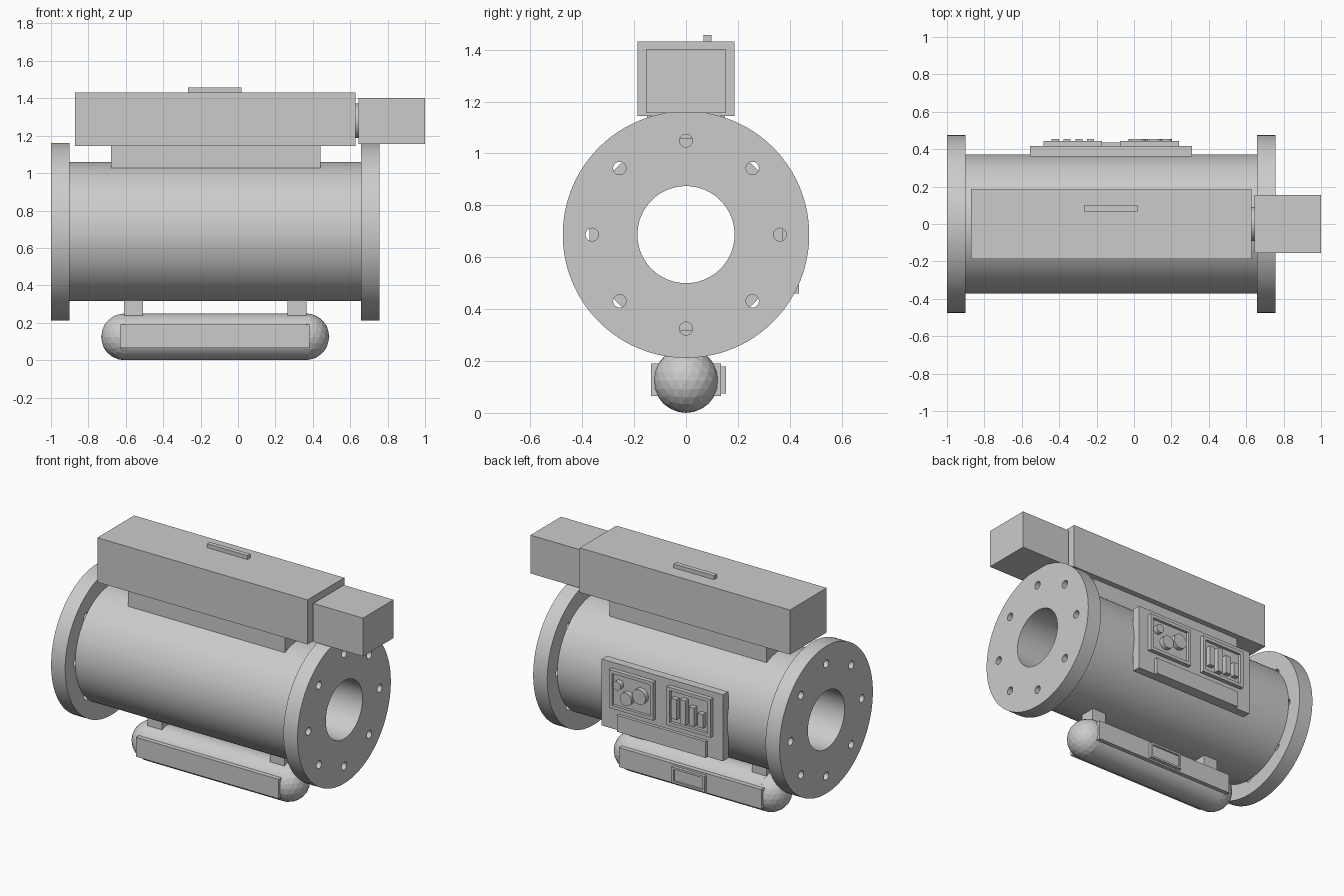
import bpy, bmesh, math
from mathutils import Matrix, Vector

if "Cube" in bpy.data.objects:
    bpy.data.objects.remove(bpy.data.objects["Cube"])

CZ = 0.687  # height of the pipe axis


def finish(name, bm, smooth=False):
    bmesh.ops.recalc_face_normals(bm, faces=bm.faces)
    me = bpy.data.meshes.new(name)
    bm.to_mesh(me)
    bm.free()
    ob = bpy.data.objects.new(name, me)
    bpy.context.collection.objects.link(ob)
    if smooth:
        bpy.ops.object.select_all(action='DESELECT')
        ob.select_set(True)
        bpy.context.view_layer.objects.active = ob
        bpy.ops.object.shade_smooth_by_angle(angle=math.radians(30))
    return ob


def box_bm(x, y, z):
    bm = bmesh.new()
    size = Vector((x[1] - x[0], y[1] - y[0], z[1] - z[0]))
    mid = Vector((sum(x) / 2, sum(y) / 2, sum(z) / 2))
    bmesh.ops.create_cube(bm, size=1, matrix=Matrix.Translation(mid) @ Matrix.Diagonal((*size, 1)))
    return bm


def box(name, x, y, z):
    return finish(name, box_bm(x, y, z))


def framed_box(name, x, y, z, rim, depth):
    """Box whose back (+y) face has a raised rim around a recess."""
    bm = box_bm(x, y, z)
    bm.normal_update()
    face = max(bm.faces, key=lambda f: f.normal.y)
    bmesh.ops.inset_region(bm, faces=[face], thickness=rim)
    new = bmesh.ops.extrude_discrete_faces(bm, faces=[face])['faces'][0]
    for v in new.verts:
        v.co.y -= depth
    return finish(name, bm)


def cylinder(name, center, r, length, axis='X', seg=64, smooth=True):
    rot = Matrix.Rotation(math.pi / 2, 4, 'Y' if axis == 'X' else 'X')
    bm = bmesh.new()
    bmesh.ops.create_cone(bm, cap_ends=True, segments=seg, radius1=r, radius2=r, depth=length,
                          matrix=Matrix.Translation(center) @ rot)
    return finish(name, bm, smooth)


def ring(name, x0, x1, r_in, r_out, seg=128, holes=0, hole_ring=0.362, hole_r=0.025):
    """Tube along x, optionally drilled with a circle of bolt holes."""
    bm = bmesh.new()
    loops = []
    for x, r in ((x0, r_in), (x0, r_out), (x1, r_out), (x1, r_in)):
        loops.append([bm.verts.new((x, r * math.cos(2 * math.pi * i / seg),
                                    CZ + r * math.sin(2 * math.pi * i / seg))) for i in range(seg)])
    for k in range(4):
        a, b = loops[k], loops[(k + 1) % 4]
        for i in range(seg):
            j = (i + 1) % seg
            bm.faces.new((a[i], a[j], b[j], b[i]))
    ob = finish(name, bm)
    if holes:
        cut = bmesh.new()
        for i in range(holes):
            t = 2 * math.pi * i / holes
            c = Vector(((x0 + x1) / 2, hole_ring * math.cos(t), CZ + hole_ring * math.sin(t)))
            bmesh.ops.create_cone(cut, cap_ends=True, segments=24, radius1=hole_r, radius2=hole_r,
                                  depth=(x1 - x0) * 2,
                                  matrix=Matrix.Translation(c) @ Matrix.Rotation(math.pi / 2, 4, 'Y'))
        cutter = finish(name + "_cutter", cut)
        cutter.hide_render = True
        mod = ob.modifiers.new("bolt_holes", 'BOOLEAN')
        mod.object = cutter
        mod.operation = 'DIFFERENCE'
        mod.solver = 'EXACT'
        bpy.context.view_layer.objects.active = ob
        bpy.ops.object.modifier_apply(modifier=mod.name)
        bpy.data.objects.remove(cutter)
    bpy.ops.object.select_all(action='DESELECT')
    ob.select_set(True)
    bpy.context.view_layer.objects.active = ob
    bpy.ops.object.shade_smooth_by_angle(angle=math.radians(30))
    return ob


# Main pipe body and bolted end flanges
ring("pipe_body", -0.90, 0.657, 0.187, 0.372)
ring("left_flange", -1.0, -0.90, 0.187, 0.475, holes=8)
ring("right_flange", 0.657, 0.757, 0.187, 0.475, holes=8)

# Upper housing, its saddle, handle and end motor
box("housing_saddle", (-0.68, 0.44), (-0.15, 0.15), (1.0, 1.147))
box("upper_housing", (-0.872, 0.627), (-0.187, 0.187), (1.145, 1.432))
box("top_handle", (-0.268, 0.02), (0.068, 0.098), (1.43, 1.457))
cylinder("motor_coupling", (0.635, 0, 1.28), 0.092, 0.06)
box("motor_box", (0.645, 1.0), (-0.155, 0.155), (1.155, 1.402))

# Lower capsule tank with domed ends, side band and struts
cylinder("tank_body", (-0.122, 0, 0.125), 0.124, 0.97)
for side, x in (("left", -0.607), ("right", 0.363)):
    bm = bmesh.new()
    bmesh.ops.create_icosphere(bm, subdivisions=3, radius=0.125,
                               matrix=Matrix.Translation((x, 0, 0.125)))
    finish(f"tank_dome_{side}", bm)
box("tank_side_band", (-0.632, 0.383), (-0.135, 0.135), (0.065, 0.19))
for side, x in (("left", -0.558), ("right", 0.315)):
    box(f"tank_strut_{side}", (x - 0.051, x + 0.051), (-0.05, 0.05), (0.2, 0.34))
framed_box("tank_panel", (-0.24, -0.005), (0.13, 0.155), (0.075, 0.178), 0.018, 0.012)

# Control panel on the back
box("control_plate", (-0.555, 0.31), (0.362, 0.416), (0.46, 0.888))
box("control_ledge", (-0.445, 0.187), (0.41, 0.436), (0.46, 0.565))
framed_box("dial_frame", (-0.075, 0.24), (0.41, 0.443), (0.603, 0.85), 0.03, 0.018)
framed_box("slider_frame", (-0.485, -0.172), (0.41, 0.443), (0.603, 0.85), 0.03, 0.018)

# Round dials
for i, (x, z, r) in enumerate(((0.175, 0.765, 0.028), (0.112, 0.695, 0.042), (0.018, 0.735, 0.048))):
    cylinder(f"dial_{i + 1}", (x, 0.437, z), r, 0.036, 'Y', 32)

# Vertical slider bars
for i, (z0, z1) in enumerate(((0.66, 0.79), (0.64, 0.80), (0.65, 0.77), (0.655, 0.745))):
    x = -0.232 - 0.063 * i
    box(f"slider_{i + 1}", (x - 0.019, x + 0.019), (0.42, 0.455), (z0, z1))
